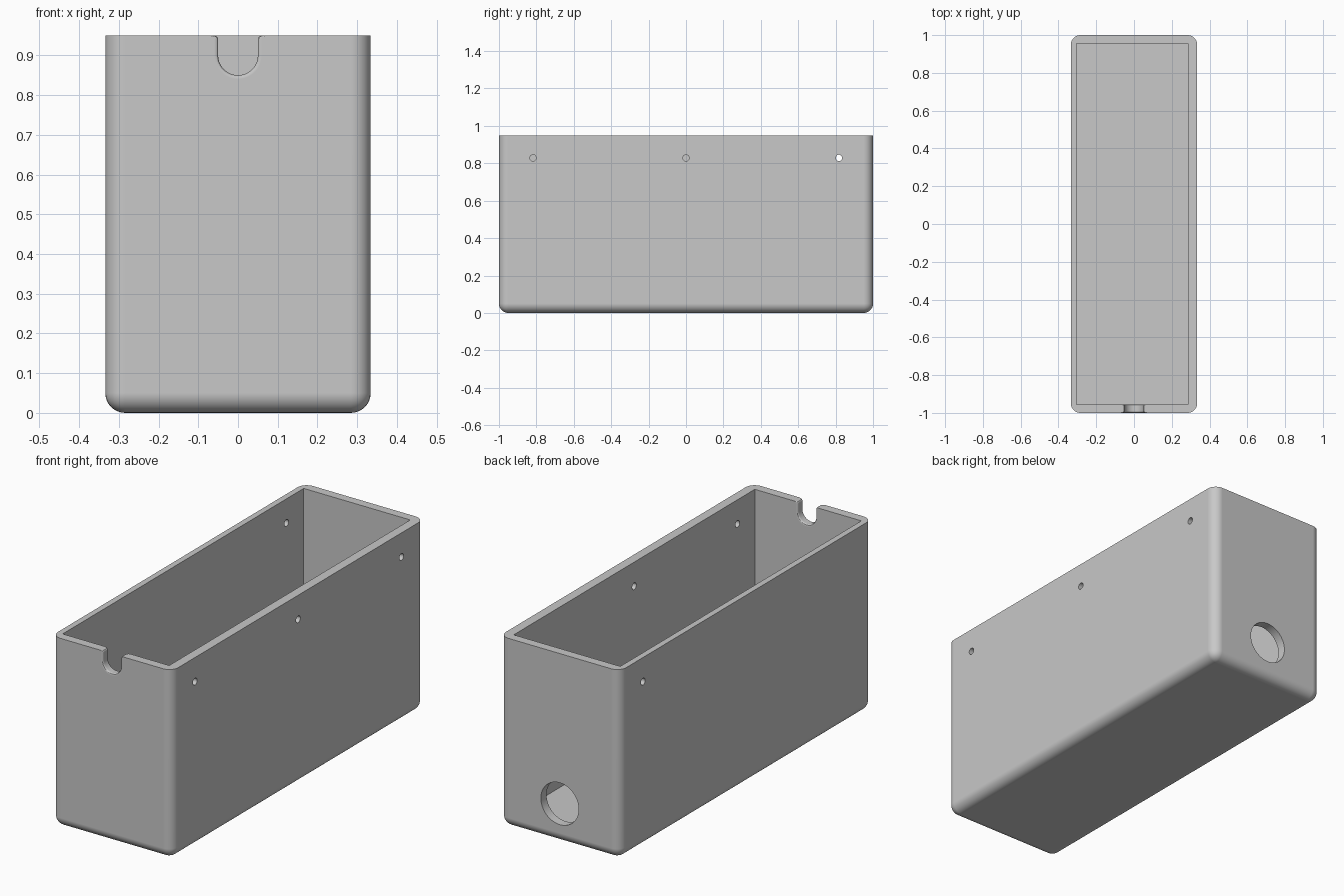
import bpy, bmesh
from math import pi, sin, cos, sqrt
from mathutils import Matrix, Vector

if "Cube" in bpy.data.objects:
    bpy.data.objects.remove(bpy.data.objects["Cube"], do_unlink=True)

HALF_X, HALF_Y, HEIGHT = 0.334, 1.0, 0.95
ROUND, FILLET = 0.05, 0.01

grey = bpy.data.materials.new("plain grey")
grey.use_nodes = True
colour = (0.58, 0.58, 0.58, 1)
grey.diffuse_color = colour
grey.node_tree.nodes["Principled BSDF"].inputs["Base Color"].default_value = colour


def make_object(name, bm):
    bmesh.ops.recalc_face_normals(bm, faces=bm.faces)
    mesh = bpy.data.meshes.new(name)
    bm.to_mesh(mesh)
    bm.free()
    mesh.materials.append(grey)
    obj = bpy.data.objects.new(name, mesh)
    bpy.context.collection.objects.link(obj)
    return obj


def block(bm, low, high):
    low, high = Vector(low), Vector(high)
    size = high - low
    matrix = Matrix.Translation((low + high) / 2) @ Matrix.Diagonal((*size, 1))
    bmesh.ops.create_cube(bm, size=1, matrix=matrix)


def rod_cutter(name, centre, radius, depth, axis, sides):
    bm = bmesh.new()
    turn = Matrix.Rotation(pi / 2, 4, axis)
    bmesh.ops.create_cone(bm, cap_ends=True, segments=sides, radius1=radius,
                          radius2=radius, depth=depth,
                          matrix=Matrix.Translation(centre) @ turn)
    return make_object(name, bm)


def notch_ring(offset):
    """U outline, flared where it meets the rim, as (x, z) pairs."""
    r = 0.05 + offset
    flare = []
    for i in range(5):
        t = FILLET * i / 4
        flare.append((r + FILLET - sqrt(FILLET**2 - (FILLET - t)**2), HEIGHT - t))
    flare.insert(0, (r + FILLET, HEIGHT + 0.03))
    arc = [(r * cos(a), 0.9 + r * sin(a)) for a in (-pi * i / 24 for i in range(25))]
    return flare + arc + [(-x, z) for x, z in reversed(flare)]


# Box: rounded outside, open at the top
bm = bmesh.new()
block(bm, (-HALF_X, -HALF_Y, 0), (HALF_X, HALF_Y, HEIGHT))
edges = [e for e in bm.edges if min(v.co.z for v in e.verts) < 0.01]
bmesh.ops.bevel(bm, geom=edges, offset=ROUND, offset_type='OFFSET',
                segments=8, profile=0.5, affect='EDGES')
box = make_object("box", bm)

# Cavity: square corners, one side wall thinner than the other
bm = bmesh.new()
block(bm, (-0.304, -0.955, 0.045), (0.287, 0.955, HEIGHT + 0.1))
cutters = [make_object("cavity_cutter", bm)]

# Front notch with softened edges
steps = [FILLET * i / 4 for i in range(5)]
ease = [FILLET - sqrt(FILLET**2 - (FILLET - t)**2) for t in steps]
stations = [(-1.03, FILLET)] + [(-1 + t, e) for t, e in zip(steps, ease)]
stations += [(-0.955 - t, e) for t, e in reversed(list(zip(steps, ease)))]
stations += [(-0.92, FILLET)]
bm = bmesh.new()
rings = [[bm.verts.new((x, y, z)) for x, z in notch_ring(e)] for y, e in stations]
for a, b in zip(rings, rings[1:]):
    for i in range(len(a)):
        j = (i + 1) % len(a)
        bm.faces.new((a[i], a[j], b[j], b[i]))
bm.faces.new(rings[0])
bm.faces.new(rings[-1])
cutters.append(make_object("notch_cutter", bm))

# Round opening low in the back wall
cutters.append(rod_cutter("back_opening_cutter", (0, 1, 0.197), 0.105, 0.3, 'X', 48))

# Screw holes: three in one side, one in the other
for x, y in ((HALF_X, -0.818), (HALF_X, 0), (HALF_X, 0.818), (-HALF_X, 0.818)):
    cutters.append(rod_cutter("screw_hole_cutter", (x, y, 0.829), 0.017, 0.2, 'Y', 24))

bpy.ops.object.select_all(action='DESELECT')
bpy.context.view_layer.objects.active = box
box.select_set(True)
for cutter in cutters:
    cutter.hide_render = True
    cut = box.modifiers.new("cut", 'BOOLEAN')
    cut.operation = 'DIFFERENCE'
    cut.solver = 'EXACT'
    cut.object = cutter
    bpy.ops.object.modifier_apply(modifier=cut.name)
    bpy.data.objects.remove(cutter, do_unlink=True)

# Smooth rounds, crisp rims, flat walls
bpy.ops.object.shade_smooth_by_angle(angle=pi / 6)
weighted = box.modifiers.new("flat walls", 'WEIGHTED_NORMAL')
weighted.keep_sharp = True
